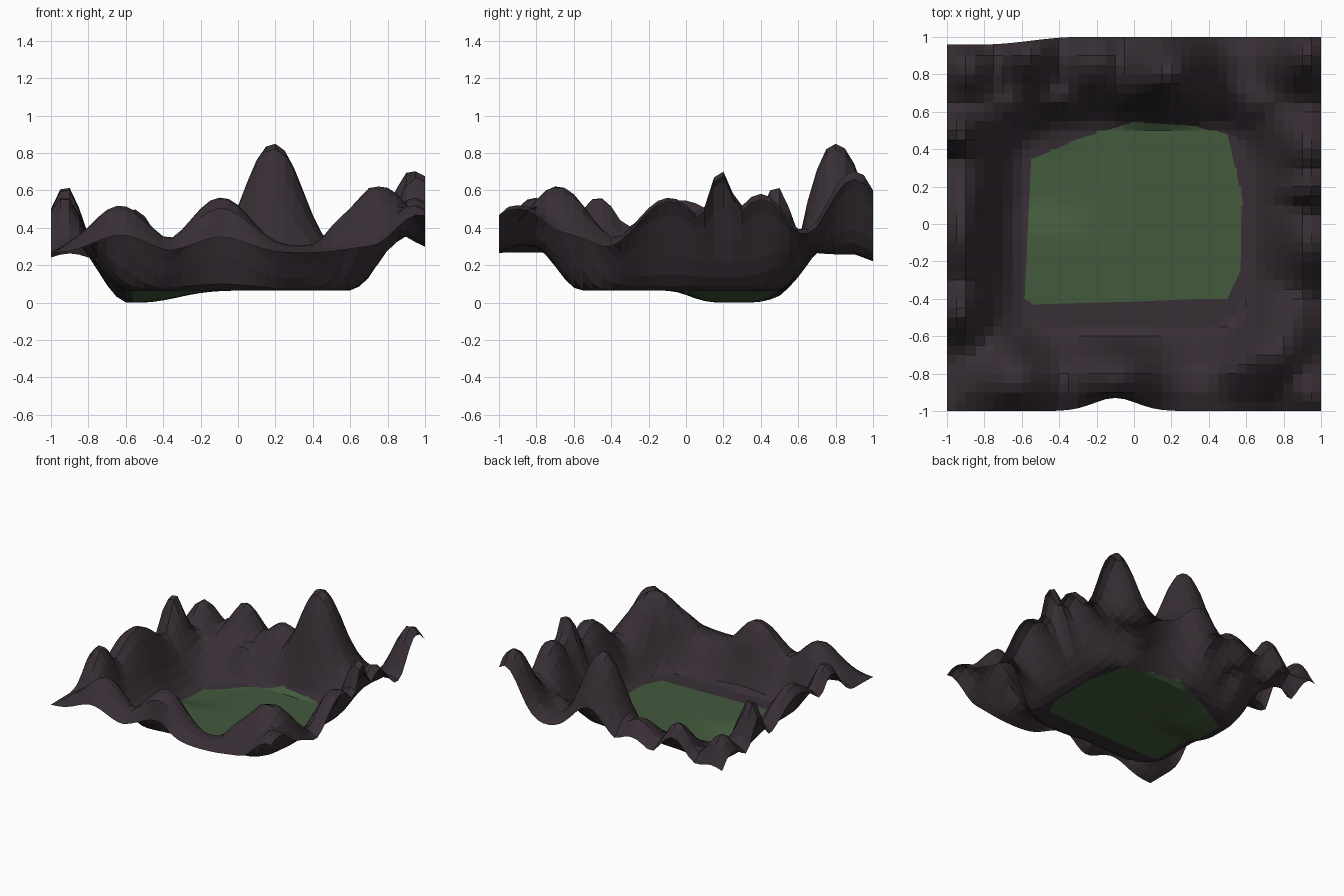
import bpy, bmesh, math
from mathutils import Vector

if "Cube" in bpy.data.objects:
    bpy.data.objects.remove(bpy.data.objects["Cube"])


def material(name, rgb):
    m = bpy.data.materials.new(name)
    m.diffuse_color = (*rgb, 1)
    m.use_nodes = True
    m.node_tree.nodes["Principled BSDF"].inputs["Base Color"].default_value = m.diffuse_color
    return m


# Peaks on the rim: x, y, height, half-width in x, half-width in y
PEAKS = [
    (0.19, 0.80, 0.85, 0.18, 0.18), (-0.20, 0.88, 0.43, 0.15, 0.14),
    (-0.56, 0.91, 0.50, 0.12, 0.14), (-0.90, 0.82, 0.46, 0.12, 0.13),
    (-0.93, 0.48, 0.64, 0.10, 0.09), (-0.94, -0.03, 0.56, 0.14, 0.25),
    (-0.94, -0.47, 0.58, 0.11, 0.13), (-0.63, -0.83, 0.52, 0.17, 0.16),
    (-0.09, -0.79, 0.57, 0.18, 0.17), (0.75, -0.67, 0.63, 0.20, 0.20),
    (0.97, -0.90, 0.54, 0.16, 0.20), (0.97, -0.09, 0.58, 0.16, 0.19),
    (0.97, 0.185, 0.73, 0.13, 0.09), (0.96, 0.40, 0.60, 0.14, 0.16),
    (0.95, 0.90, 0.72, 0.16, 0.18), (-0.40, 0.64, 0.36, 0.08, 0.07),
    (0.57, -0.76, 0.46, 0.10, 0.12), (0.97, 0.62, 0.40, 0.12, 0.14),
]


def smooth(t):
    t = max(0.0, min(1.0, t))
    return t * t * (3 - 2 * t)


def height(x, y):
    # floor with a shallow dip at the left
    floor = 0.065 * (1 - math.exp(-(abs(x + 0.55) / 0.29) ** 2.4 - ((y - 0.26) / 0.26) ** 4))
    # distance outside a floor with rounded corners
    qx = max(0, abs(x) - 0.40)
    qy = max(0, -0.37 - y, y - 0.31)
    d = (math.hypot(qx, qy) - 0.19) / (0.27 + 0.05 * (qx > qy))
    # rim is a little lower at the back
    rim = 0.30 - 0.05 * smooth((y - 0.5) / 0.3)
    # rounded peaks merged by a soft maximum
    total = 0
    for px, py, pz, rx, ry in PEAKS:
        r = math.hypot((x - px) / rx, (y - py) / ry)
        total += ((pz - rim) * math.exp(-0.72 * r ** 2.2)) ** 4
    lip = 0.035 * smooth((max(abs(x), abs(y)) - 0.9) / 0.1)
    wall = (rim - lip - floor) * smooth(d)
    steep = 1.4 if x < -0.5 else 1.9
    return floor + wall + total ** 0.25 * smooth(d * steep)


# Flat grid, cut along the outline of the grass
bm = bmesh.new()
bmesh.ops.create_grid(bm, x_segments=40, y_segments=40, size=1)
OUTLINE = [(-0.585, -0.40), (-0.53, -0.43), (0.0, -0.415), (0.5, -0.395), (0.57, -0.25),
           (0.575, 0.15), (0.5, 0.48), (0.3, 0.525), (0.0, 0.545), (-0.28, 0.46),
           (-0.55, 0.345)]
sides = []
for i, (ax, ay) in enumerate(OUTLINE):
    bx, by = OUTLINE[(i + 1) % len(OUTLINE)]
    a, n = Vector((ax, ay, 0)), Vector((by - ay, ax - bx, 0)).normalized()
    sides.append((a, n))
    mid, reach = (a + Vector((bx, by, 0))) / 2, math.hypot(bx - ax, by - ay) / 2 + 0.06
    near = [f for f in bm.faces if (f.calc_center_median() - mid).length < reach]
    geom = set(near) | {e for f in near for e in f.edges} | {v for f in near for v in f.verts}
    bmesh.ops.bisect_plane(bm, geom=list(geom), plane_co=a, plane_no=n, dist=1e-4)

# Grass inside the outline, rock elsewhere
for f in bm.faces:
    c = f.calc_center_median()
    f.material_index = int(all((c - a).dot(n) < 0.004 for a, n in sides))

# Raise the rock and pull in the notched edges
for v in bm.verts:
    x, y = v.co.x, v.co.y
    v.co.z = height(x, y)
    if y < -0.9:
        v.co.y += 0.07 * math.exp(-((x + 0.1) / 0.16) ** 2) * (-0.9 - y) / 0.1
    if y > 0.9:
        v.co.y -= 0.04 * smooth((-0.3 - x) / 0.5) * (y - 0.9) / 0.1
low = min(v.co.z for v in bm.verts)
for v in bm.verts:
    v.co.z -= low
bmesh.ops.recalc_face_normals(bm, faces=bm.faces)
if sum(f.normal.z for f in bm.faces) < 0:
    bmesh.ops.reverse_faces(bm, faces=bm.faces)

mesh = bpy.data.meshes.new("valley_terrain")
bm.to_mesh(mesh)
bm.free()
mesh.materials.append(material("dark rock", (0.039, 0.028, 0.036)))
mesh.materials.append(material("grass green", (0.056, 0.103, 0.046)))
terrain = bpy.data.objects.new("valley_terrain", mesh)
bpy.context.collection.objects.link(terrain)
